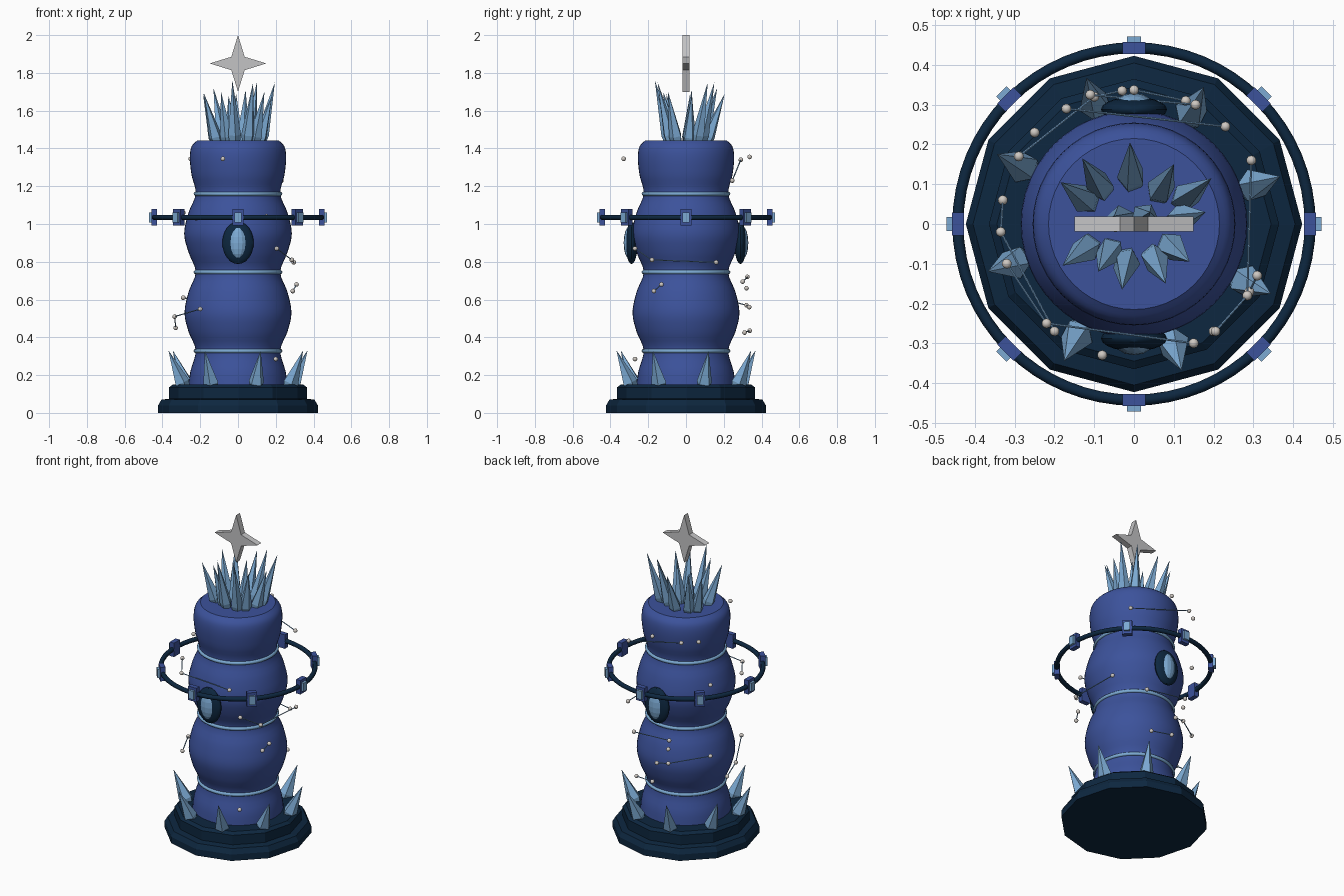
import bpy, bmesh, math
from mathutils import Vector, Matrix

if "Cube" in bpy.data.objects:
    bpy.data.objects.remove(bpy.data.objects["Cube"])


def material(name, rgb):
    m = bpy.data.materials.new(name)
    m.diffuse_color = (*rgb, 1)
    m.use_nodes = True
    m.node_tree.nodes["Principled BSDF"].inputs["Base Color"].default_value = m.diffuse_color
    return m


NAVY = material("deep_navy", (0.004, 0.02, 0.05))
BLUE = material("royal_blue", (0.045, 0.085, 0.33))
ICE = material("ice_blue", (0.2, 0.40, 0.65))
SILVER = material("silver", (0.55, 0.55, 0.56))
PEARL = material("pearl", (0.62, 0.58, 0.54))


def finish(name, bm, mat, smooth=None):
    bmesh.ops.recalc_face_normals(bm, faces=bm.faces)
    me = bpy.data.meshes.new(name)
    bm.to_mesh(me)
    bm.free()
    me.materials.append(mat)
    ob = bpy.data.objects.new(name, me)
    bpy.context.collection.objects.link(ob)
    if smooth:
        bpy.ops.object.select_all(action='DESELECT')
        ob.select_set(True)
        bpy.context.view_layer.objects.active = ob
        bpy.ops.object.shade_smooth_by_angle(angle=math.radians(smooth))
    return ob


def lathe(name, profile, sides, mat, smooth=None, closed=False):
    """Turn (radius, z) points around z; closed makes a torus-like loop."""
    bm = bmesh.new()
    rings = [[bm.verts.new((r * math.cos(math.tau * i / sides),
                            r * math.sin(math.tau * i / sides), z))
              for i in range(sides)] for r, z in profile]
    n = len(rings)
    for k in range(n if closed else n - 1):
        a, b = rings[k], rings[(k + 1) % n]
        for i in range(sides):
            j = (i + 1) % sides
            bm.faces.new((a[i], a[j], b[j], b[i]))
    if not closed:
        bm.faces.new(rings[0])
        bm.faces.new(rings[-1])
    return finish(name, bm, mat, smooth)


def torus(name, major, minor, z, mat, sides=64):
    loop = [(major + minor * math.cos(math.tau * k / 10),
             z + minor * math.sin(math.tau * k / 10)) for k in range(10)]
    return lathe(name, loop, sides, mat, 50, True)


def crystal(bm, base, tip, radius, sides=5):
    """Pointed shard, widest a little above its root."""
    base, tip = Vector(base), Vector(tip)
    axis = tip - base
    rot = axis.to_track_quat('Z', 'Y').to_matrix()
    rows = []
    for f, r in ((0, 0.75), (0.16, 1)):
        rows.append([bm.verts.new(base + axis * f + rot @ Vector(
            (r * radius * math.cos(math.tau * i / sides),
             r * radius * math.sin(math.tau * i / sides), 0))) for i in range(sides)])
    top = bm.verts.new(tip)
    bm.faces.new(rows[0])
    for i in range(sides):
        j = (i + 1) % sides
        bm.faces.new((rows[0][i], rows[0][j], rows[1][j], rows[1][i]))
        bm.faces.new((rows[1][i], rows[1][j], top))


def ellipsoid(name, loc, size, mat, u, v, smooth=None):
    bm = bmesh.new()
    bmesh.ops.create_uvsphere(bm, u_segments=u, v_segments=v, radius=1,
                              matrix=Matrix.Translation(loc) @ Matrix.Diagonal((*size, 1)))
    return finish(name, bm, mat, smooth)


# Twelve-sided stepped base
lathe("base", [(0.423, 0), (0.423, 0.04), (0.405, 0.07), (0.365, 0.075),
               (0.365, 0.135), (0.345, 0.15)], 12, NAVY)

# Bulging column, softened between the key radii
keys = [(0.262, 0.14), (0.252, 0.22), (0.224, 0.33), (0.262, 0.43), (0.283, 0.53),
        (0.262, 0.64), (0.224, 0.745), (0.262, 0.85), (0.285, 0.95), (0.262, 1.06),
        (0.224, 1.16), (0.246, 1.26), (0.255, 1.35), (0.246, 1.41), (0.215, 1.443)]
profile = []
for k in range(len(keys) - 1):
    p = [Vector(keys[min(max(k + d, 0), len(keys) - 1)]) for d in (-1, 0, 1, 2)]
    for s in range(4):
        t = s / 4
        profile.append(tuple(0.5 * (2 * p[1] + (p[2] - p[0]) * t
                       + (2 * p[0] - 5 * p[1] + 4 * p[2] - p[3]) * t * t
                       + (3 * p[1] - p[0] - 3 * p[2] + p[3]) * t ** 3)))
profile.append(keys[-1])
lathe("column", profile, 48, BLUE, 40)

# Bands in the waists
for n, z in enumerate((0.328, 0.745, 1.16)):
    torus(f"waist_band_{n + 1}", 0.224, 0.011, z, ICE)

# Floating ring with eight gem clasps
torus("orbit_ring", 0.443, 0.014, 1.035, NAVY)
for n in range(8):
    turn = Matrix.Rotation(math.tau * n / 8, 4, 'Z')
    for part, r, size, mat in (("clasp", 0.443, (0.03, 0.058, 0.088), BLUE),
                               ("clasp_gem", 0.459, (0.026, 0.036, 0.054), ICE)):
        bm = bmesh.new()
        bmesh.ops.create_cube(bm, size=1, matrix=turn @ Matrix.Translation((r, 0, 1.035))
                              @ Matrix.Diagonal((*size, 1)))
        finish(f"{part}_{n + 1}", bm, mat)

# Oval medallions front and back
for side, s in (("front", -1), ("back", 1)):
    ellipsoid(side + "_medallion", (0, s * 0.288, 0.9), (0.083, 0.032, 0.112), NAVY, 20, 12, 30)
    ellipsoid(side + "_medallion_gem", (0, s * 0.302, 0.9), (0.046, 0.028, 0.084), ICE, 12, 8)

# Shards around the base
bm = bmesh.new()
for n in range(8):
    a = math.radians(18 + 45 * n)
    c, s = math.cos(a), math.sin(a)
    crystal(bm, (0.30 * c, 0.30 * s, 0.13), (0.387 * c, 0.387 * s, 0.33), 0.042)
finish("base_shards", bm, ICE)

# Crown of shards
bm = bmesh.new()
tips = [(-0.01, 0.205, 1.69), (-0.13, 0.165, 1.72), (-0.185, 0.105, 1.69), (0.10, 0.15, 1.75),
        (0.195, 0.115, 1.75), (0.18, 0.03, 1.68), (-0.18, -0.105, 1.69), (-0.09, -0.12, 1.70),
        (-0.03, -0.165, 1.76), (0.08, -0.15, 1.75), (0.14, -0.095, 1.70), (0.04, 0.03, 1.71),
        (-0.05, 0.02, 1.68)]
for x, y, z in tips:
    crystal(bm, (x * 0.6, y * 0.5, 1.42), (x, y, z), 0.036)
finish("crown_shards", bm, ICE)

# Four-pointed star
bm = bmesh.new()
outline = []
for i in range(8):
    r = 0.05 if i % 2 else 0.15
    a = math.tau * i / 8
    outline.append(bm.verts.new((r * math.cos(a), -0.019, 1.85 + r * math.sin(a))))
face = bm.faces.new(outline)
ext = bmesh.ops.extrude_face_region(bm, geom=[face])
moved = [g for g in ext["geom"] if isinstance(g, bmesh.types.BMVert)]
bmesh.ops.translate(bm, vec=(0, 0.038, 0), verts=moved)
finish("star", bm, SILVER)

# Chains of beads joined by thin rods
chains = [
    [(-0.08, -0.33, 1.345)],
    [(0.205, -0.27, 0.87), (0.285, -0.18, 0.81), (0.295, 0.16, 0.797)],
    [(0.31, -0.13, 0.68), (0.29, -0.17, 0.645)],
    [(0.2, -0.27, 0.285)],
    [(-0.2, -0.27, 0.55), (-0.335, -0.02, 0.51), (-0.33, 0.06, 0.45)],
    [(0.15, -0.3, 1.04), (-0.22, -0.25, 1.03), (-0.32, -0.1, 1.04)],
    [(0.23, 0.245, 1.23), (-0.17, 0.29, 1.34)],
    [(0, 0.337, 1.355)], [(-0.25, 0.23, 1.345)], [(-0.29, 0.17, 1.06)],
    [(0.155, 0.3, 0.695), (-0.11, 0.325, 0.72)], [(-0.1, 0.32, 0.66)],
    [(-0.03, 0.335, 0.56), (-0.1, 0.32, 0.57), (-0.29, 0.17, 0.61)],
    [(0.13, 0.31, 0.425), (0, 0.337, 0.435)]]
beads, rods = bmesh.new(), bmesh.new()
for chain in chains:
    pts = [Vector(p) for p in chain]
    for p in pts:
        bmesh.ops.create_icosphere(beads, subdivisions=2, radius=0.0125,
                                   matrix=Matrix.Translation(p))
    for p, q in zip(pts, pts[1:]):
        m = Matrix.Translation((p + q) / 2) @ (q - p).to_track_quat('Z', 'Y').to_matrix().to_4x4()
        bmesh.ops.create_cone(rods, cap_ends=True, segments=6, radius1=0.003, radius2=0.003,
                              depth=(q - p).length, matrix=m)
finish("beads", beads, PEARL, 60)
finish("bead_rods", rods, ICE)
